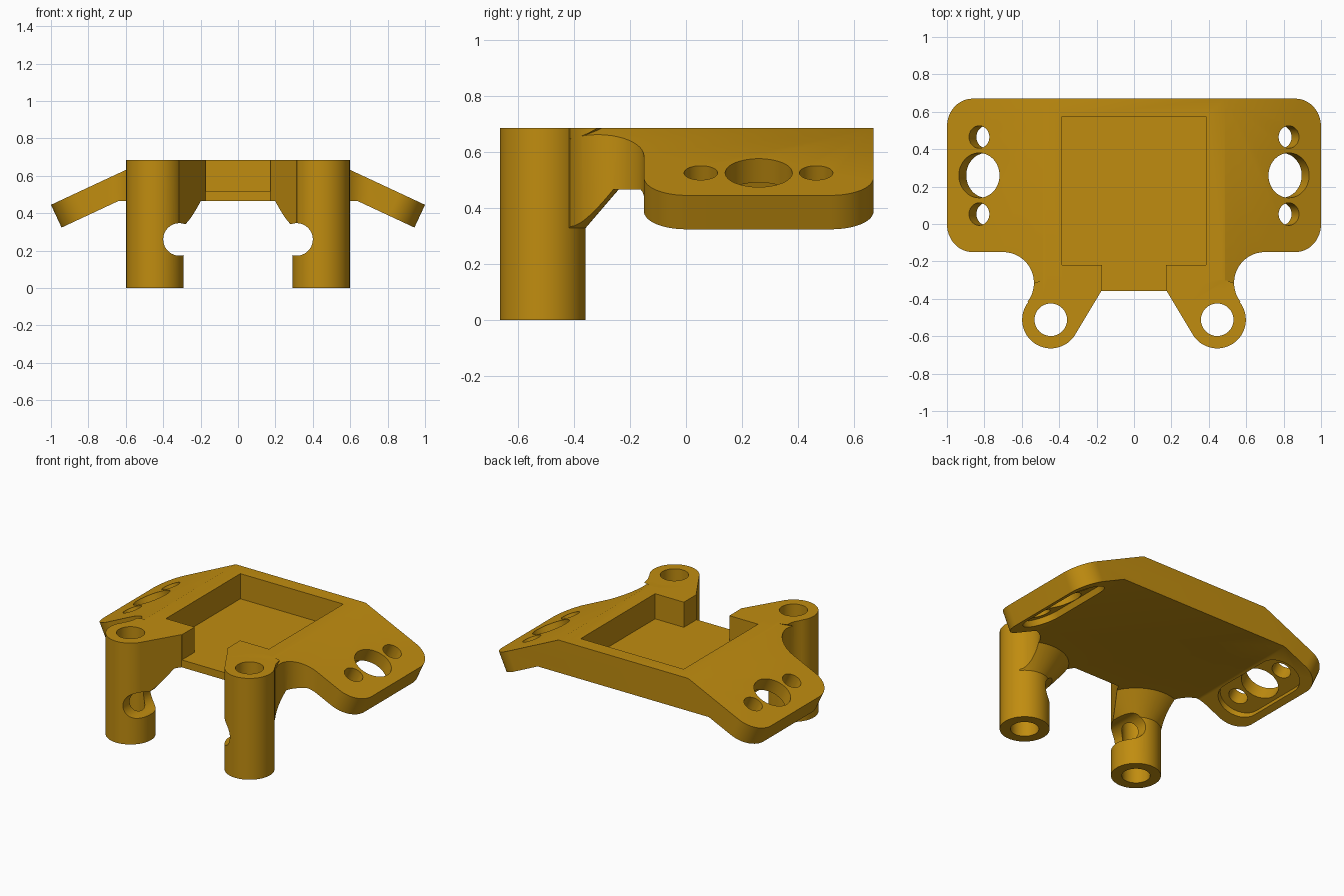
import bpy, bmesh, math
from math import sin, cos, pi, radians

if "Cube" in bpy.data.objects:
    bpy.data.objects.remove(bpy.data.objects["Cube"])

TILT, THICK = radians(25), 0.134      # wing slope and plate thickness
C, S = cos(TILT), sin(TILT)
TOP, UNDER, BACK, FRONT = 0.685, 0.465, 0.67, -0.15
LEG = (0.445, -0.512)
LEG_R = 0.153

mat = bpy.data.materials.new("ochre_plastic")
mat.diffuse_color = (0.53, 0.265, 0.005, 1)
mat.use_nodes = True
mat.node_tree.nodes["Principled BSDF"].inputs["Base Color"].default_value = mat.diffuse_color


def arc(cx, cy, r, a0, a1, n=16):
    return [(cx + r * cos(radians(a0 + (a1 - a0) * i / n)),
             cy + r * sin(radians(a0 + (a1 - a0) * i / n))) for i in range(n + 1)]


def circle(cx, cy, r, n=64):
    return arc(cx, cy, r, 0, 360, n)[:-1]


def make(name, bm):
    bmesh.ops.recalc_face_normals(bm, faces=bm.faces)
    me = bpy.data.meshes.new(name)
    bm.to_mesh(me)
    bm.free()
    ob = bpy.data.objects.new(name, me)
    me.materials.append(mat)
    bpy.context.collection.objects.link(ob)
    return ob


def prism(name, pts, lo, hi, place=lambda a, b, c: (a, b, c)):
    """Extrude a 2D outline from lo to hi, placed by a mapping."""
    bm = bmesh.new()
    rings = [[bm.verts.new(place(a, b, c)) for a, b in pts] for c in (lo, hi)]
    bm.faces.new(rings[0])
    bm.faces.new(rings[1])
    n = len(pts)
    for i in range(n):
        j = (i + 1) % n
        bm.faces.new((rings[0][i], rings[0][j], rings[1][j], rings[1][i]))
    return make(name, bm)


def lathe(name, prof, cx, cy, n=64):
    """Revolve (radius, z) points around a vertical axis; ends are capped."""
    bm = bmesh.new()
    rings = [[bm.verts.new((x, y, z)) for x, y in circle(cx, cy, r, n)] for r, z in prof]
    bm.faces.new(rings[0])
    bm.faces.new(rings[-1])
    for a, b in zip(rings, rings[1:]):
        for i in range(n):
            j = (i + 1) % n
            bm.faces.new((a[i], a[j], b[j], b[i]))
    return make(name, bm)


def combine(ob, other, op):
    m = ob.modifiers.new(op, 'BOOLEAN')
    m.operation, m.object, m.solver = op, other, 'EXACT'
    me = bpy.data.meshes.new_from_object(
        ob.evaluated_get(bpy.context.evaluated_depsgraph_get()))
    ob.modifiers.clear()
    ob.data = me
    bpy.data.objects.remove(other)


def box(x0, x1, y0, y1):
    return [(x0, y0), (x1, y0), (x1, y1), (x0, y1)]


def wing(s):
    """Wing frame: u runs outward down the slope, v along y, n off the top face."""
    return lambda u, v, n: (s * (1 + u * C + n * S), v, 0.445 - u * S + n * C)


def mirrored(half):
    return half + [(-x, y) for x, y in reversed(half)]


# Bent plate: front profile pulled along y
tan = S / C
low_x, low_z = 1 - THICK * S, 0.445 - THICK * C
profile = mirrored([(1 - (TOP - 0.445) / tan, TOP), (1, 0.445), (low_x, low_z),
                    (low_x - (UNDER - low_z) / tan, UNDER)])
plate = prism("servo_mount", profile, -0.75, BACK, lambda a, b, c: (a, c, b))

# Conical flares that join the legs to the plate
for s in (1, -1):
    flare = lathe("leg_flare", [(0.14, 0.31), (0.153, 0.328), (0.275, 0.47), (0.153, 0.6),
                                (0.153, 0.645), (0.215, TOP)], s * LEG[0], LEG[1])
    combine(plate, flare, 'UNION')

# Trim to the plan outline: wings, filleted neck, arms to the legs
outline = mirrored([(1.1, 0.75), (1.1, FRONT)] + arc(0.70, -0.315, 0.165, 90, 217.4)
                   + [LEG, (LEG[0] - 0.131, LEG[1] - 0.079), (0.174, -0.357)])
combine(plate, prism("outline", outline, -0.2, 1), 'INTERSECT')

# Legs
for s in (1, -1):
    combine(plate, prism("leg", circle(s * LEG[0], LEG[1], LEG_R), 0, TOP), 'UNION')

# Leg bores and cable notches on the inner sides
for s in (1, -1):
    combine(plate, prism("bore", circle(s * LEG[0], LEG[1], 0.087), -0.1, 0.9), 'DIFFERENCE')
    combine(plate, prism("notch", circle(s * 0.313, 0.26, 0.087), -0.8, -0.3,
                         lambda a, b, c: (a, c, b)), 'DIFFERENCE')

# Square pocket and its open channel to the front
combine(plate, prism("pocket", [(-0.385, 0.575), (-0.385, -0.22), (-0.17, -0.22), (-0.17, -0.6),
                                (0.17, -0.6), (0.17, -0.22), (0.385, -0.22), (0.385, 0.575)],
                     0.515, 0.9), 'DIFFERENCE')

# Wings: rounded corners, three holes, shallow recess underneath
R = 0.15
for s in (1, -1):
    place = wing(s)
    for end, d in ((BACK, 1), (FRONT, -1)):
        corner = arc(-R, end - d * R, R, 0, d * 90) + [(-R, end + d * 0.1), (0.1, end + d * 0.1),
                                                       (0.1, end - d * R)]
        combine(plate, prism("corner", corner, -0.25, 0.1, place), 'DIFFERENCE')
    for v, r in ((0.26, 0.12), (0.053, 0.06), (0.465, 0.06)):
        combine(plate, prism("hole", circle(-0.19, v, r), -0.3, 0.2, place), 'DIFFERENCE')
    recess = arc(-0.18, 0.45, 0.135, 0, 180) + arc(-0.18, 0.07, 0.135, 180, 360)
    combine(plate, prism("recess", recess, -0.25, -THICK + 0.04, place), 'DIFFERENCE')

# Smooth round walls, keep edges crisp
bpy.context.view_layer.objects.active = plate
plate.select_set(True)
bpy.ops.object.shade_smooth_by_angle(angle=radians(25))
